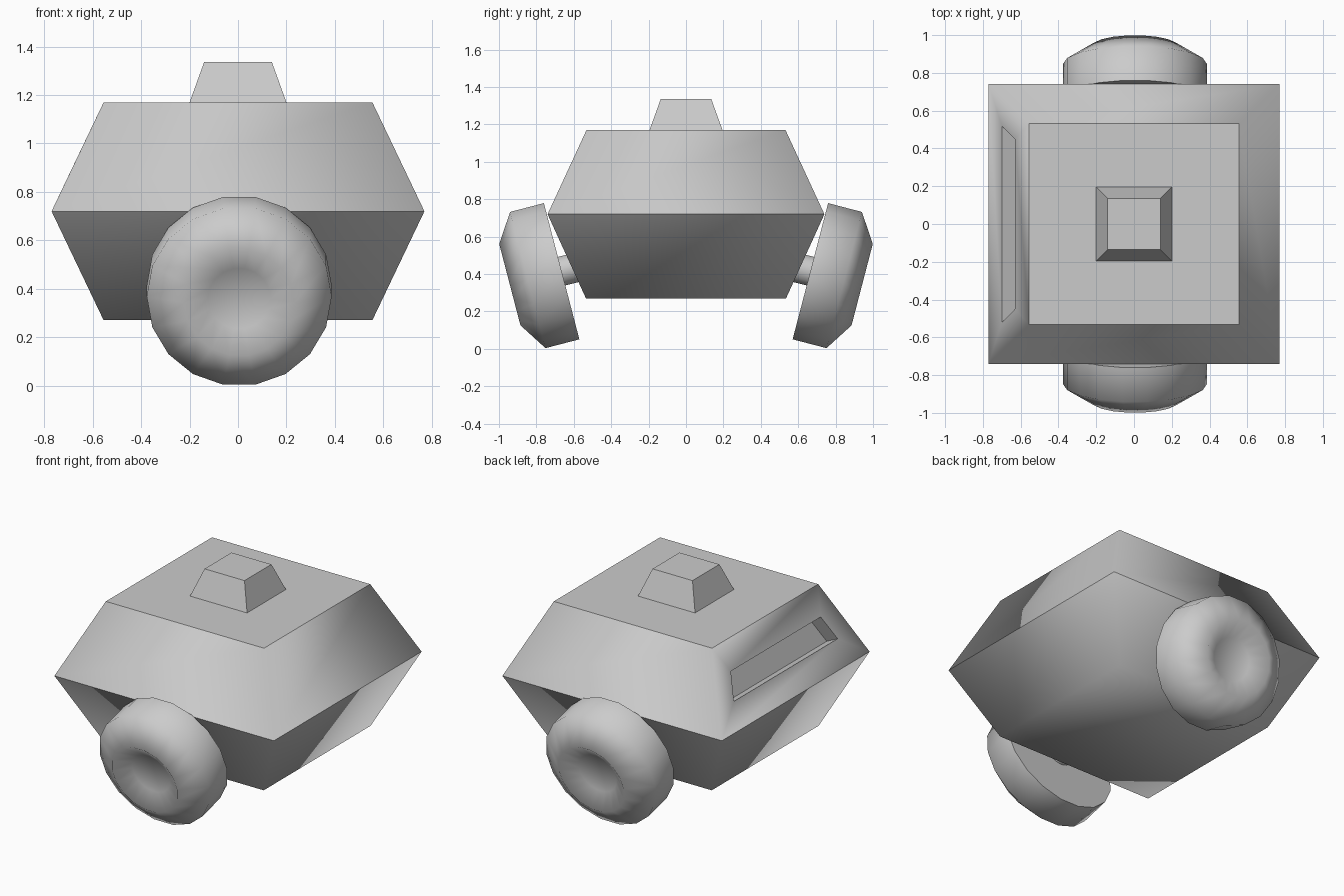
import bpy, bmesh, math
from mathutils import Vector

if "Cube" in bpy.data.objects:
    bpy.data.objects.remove(bpy.data.objects["Cube"])


def finish(bm, name, angle=None):
    bmesh.ops.recalc_face_normals(bm, faces=bm.faces)
    me = bpy.data.meshes.new(name)
    bm.to_mesh(me)
    bm.free()
    ob = bpy.data.objects.new(name, me)
    bpy.context.collection.objects.link(ob)
    if angle is not None:
        bpy.ops.object.select_all(action='DESELECT')
        ob.select_set(True)
        bpy.context.view_layer.objects.active = ob
        bpy.ops.object.shade_smooth_by_angle(angle=math.radians(angle))
    return ob


def bridge(bm, a, b):
    n = len(a)
    return [bm.faces.new((a[i], a[(i + 1) % n], b[(i + 1) % n], b[i])) for i in range(n)]


def stacked_box(levels):
    """Rectangular sections (half x, half y, z) joined into a closed solid."""
    bm = bmesh.new()
    rings = [[bm.verts.new((sx * x, sy * y, z)) for sx, sy in ((-1, -1), (1, -1), (1, 1), (-1, 1))]
             for x, y, z in levels]
    sides = [bridge(bm, a, b) for a, b in zip(rings, rings[1:])]
    bm.faces.new(rings[0])
    bm.faces.new(rings[-1])
    return bm, sides


def lathe(name, origin, axis, up, profile, sides, angle):
    """Spin (along axis, radius) points around a tilted axis, with both ends capped."""
    bm = bmesh.new()
    cross = Vector((1, 0, 0))
    rings = []
    for a, r in profile:
        ring = []
        for i in range(sides):
            t = (i + 0.5) * math.tau / sides
            ring.append(bm.verts.new(origin + axis * a + up * (r * math.cos(t)) + cross * (r * math.sin(t))))
        rings.append(ring)
    for a, b in zip(rings, rings[1:]):
        bridge(bm, a, b)
    bm.faces.new(rings[0])
    bm.faces.new(rings[-1])
    return finish(bm, name, angle)


# Body: double-tapered box
bm, sides = stacked_box([(0.555, 0.535, 0.27), (0.77, 0.74, 0.72), (0.555, 0.532, 1.17)])

# Slot recessed into the upper left face
face = sides[1][3]
bmesh.ops.recalc_face_normals(bm, faces=bm.faces)
inward = -face.normal.copy()
outer = list(face.verts)
bm.faces.remove(face)
rim = []
for v in outer:
    low = v.co.z < 1
    rim.append(bm.verts.new((-0.70 if low else -0.63,
                             math.copysign(0.52 if low else 0.45, v.co.y),
                             0.867 if low else 1.013)))
floor = [bm.verts.new(v.co + inward * 0.085) for v in rim]
bridge(bm, outer, rim)
slot_faces = bridge(bm, rim, floor) + [bm.faces.new(floor)]

# Soft corners and underside, crisp waist, top and slot edges
slot_edges = {e for f in slot_faces for e in f.edges}
for f in bm.faces:
    f.smooth = True
for e in bm.edges:
    za, zb = (v.co.z for v in e.verts)
    if e in slot_edges or (abs(za - zb) < 1e-4 and za > 0.5):
        e.smooth = False
finish(bm, "body")

# Top knob
bm, _ = stacked_box([(0.20, 0.195, 1.17), (0.14, 0.135, 1.336)])
finish(bm, "top_knob")

# Tilted wheels and axles on both sides
tilt = math.radians(14.6)
for side, name in ((-1, "front"), (1, "back")):
    axis = Vector((0, side * math.cos(tilt), -math.sin(tilt)))
    up = Vector((0, side * math.sin(tilt), math.cos(tilt)))
    centre = Vector((0.005, side * 0.665, 0.415))
    lathe(name + "_wheel", centre, axis, up,
          [(0, 0.382), (0.187, 0.382), (0.286, 0.228), (0.22, 0.13)], 18, 72)
    lathe(name + "_axle", centre, axis, up, [(-0.25, 0.08), (0.02, 0.08)], 18, 40)
